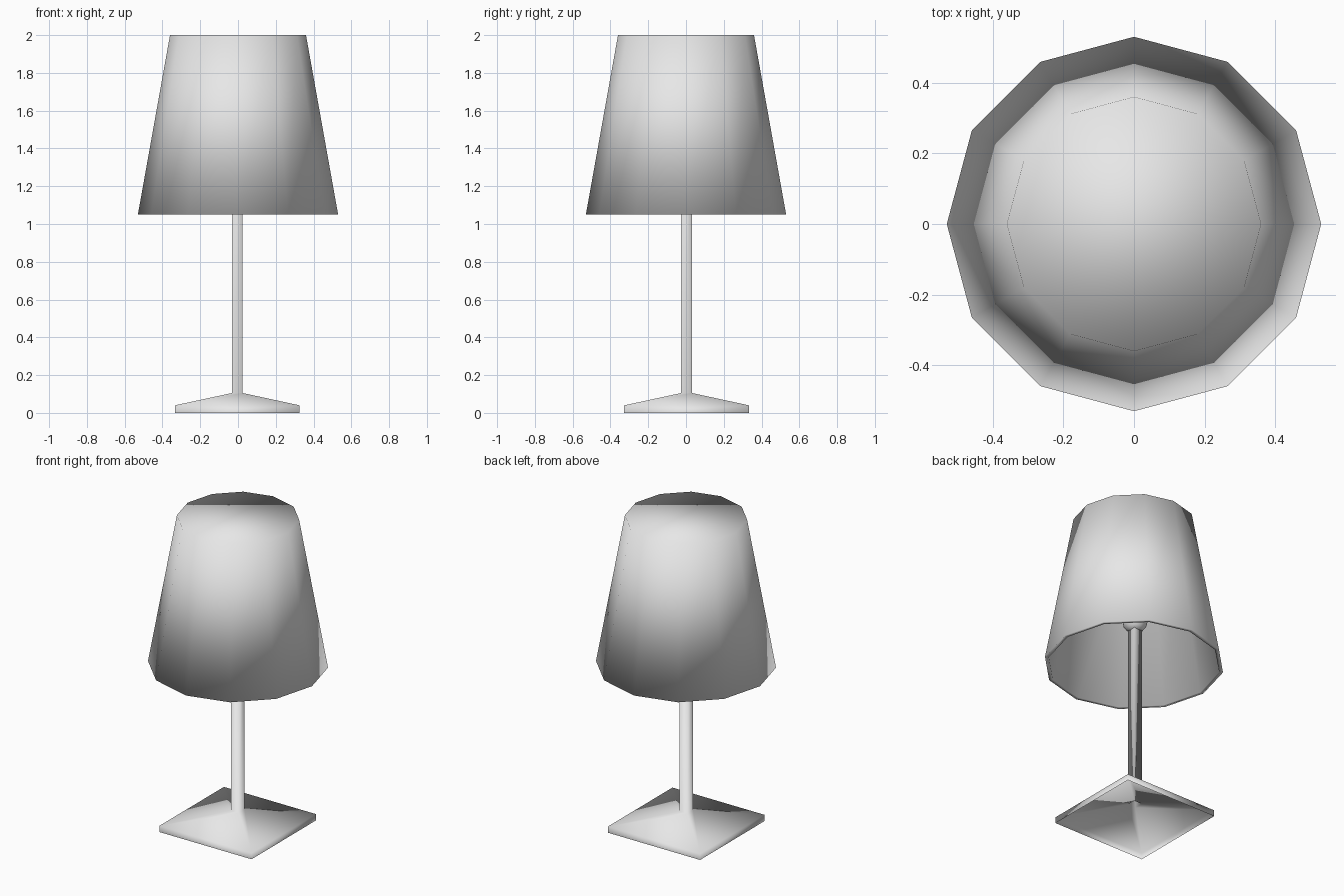
import bpy
import bmesh
from math import sin, cos, tau, pi, sqrt

if "Cube" in bpy.data.objects:
    bpy.data.objects.remove(bpy.data.objects["Cube"], do_unlink=True)

grey = bpy.data.materials.new("light_grey")
grey.use_nodes = True
colour = (0.8, 0.8, 0.8, 1)
grey.diffuse_color = colour
grey.node_tree.nodes["Principled BSDF"].inputs["Base Color"].default_value = colour


def loft(name, profile, sides, turn=0.0, cap_first=True, cap_last=True, centre=(0, 0)):
    """Join polygon rings given as (radius, height) into one smooth skin."""
    bm = bmesh.new()
    rings = []
    for radius, z in profile:
        angles = [turn + tau * i / sides for i in range(sides)]
        rings.append([bm.verts.new((centre[0] + radius * cos(a),
                                    centre[1] + radius * sin(a), z)) for a in angles])
    for low, high in zip(rings, rings[1:]):
        for i in range(sides):
            j = (i + 1) % sides
            bm.faces.new((low[i], low[j], high[j], high[i]))
    if cap_first:
        bm.faces.new(rings[0][::-1])
    if cap_last:
        bm.faces.new(rings[-1])
    for face in bm.faces:
        face.smooth = True
    mesh = bpy.data.meshes.new(name)
    bm.to_mesh(mesh)
    bm.free()
    mesh.materials.append(grey)
    obj = bpy.data.objects.new(name, mesh)
    bpy.context.collection.objects.link(obj)
    return obj


# Square hollow foot rising into a square stem
half_sizes = [(0.33, 0), (0.33, 0.04), (0.029, 0.105), (0.029, 1.28)]
loft("foot_and_stem", [(h * sqrt(2), z) for h, z in half_sizes], 4, pi / 4,
     cap_first=False, centre=(-0.004, 0.003))

# Rounded bulb on top of the stem, inside the shade
bulb_radius, bulb_z, steps = 0.075, 1.345, 8
bulb = [(bulb_radius * sin(pi * k / steps), bulb_z - bulb_radius * cos(pi * k / steps))
        for k in range(1, steps)]
loft("bulb", bulb, 12, centre=(-0.004, 0.003))

# Thin-walled shade, closed at the top and open below
loft("lamp_shade", [(0.34, 1.98), (0.507, 1.05), (0.53, 1.05), (0.36, 2.0)], 12)
